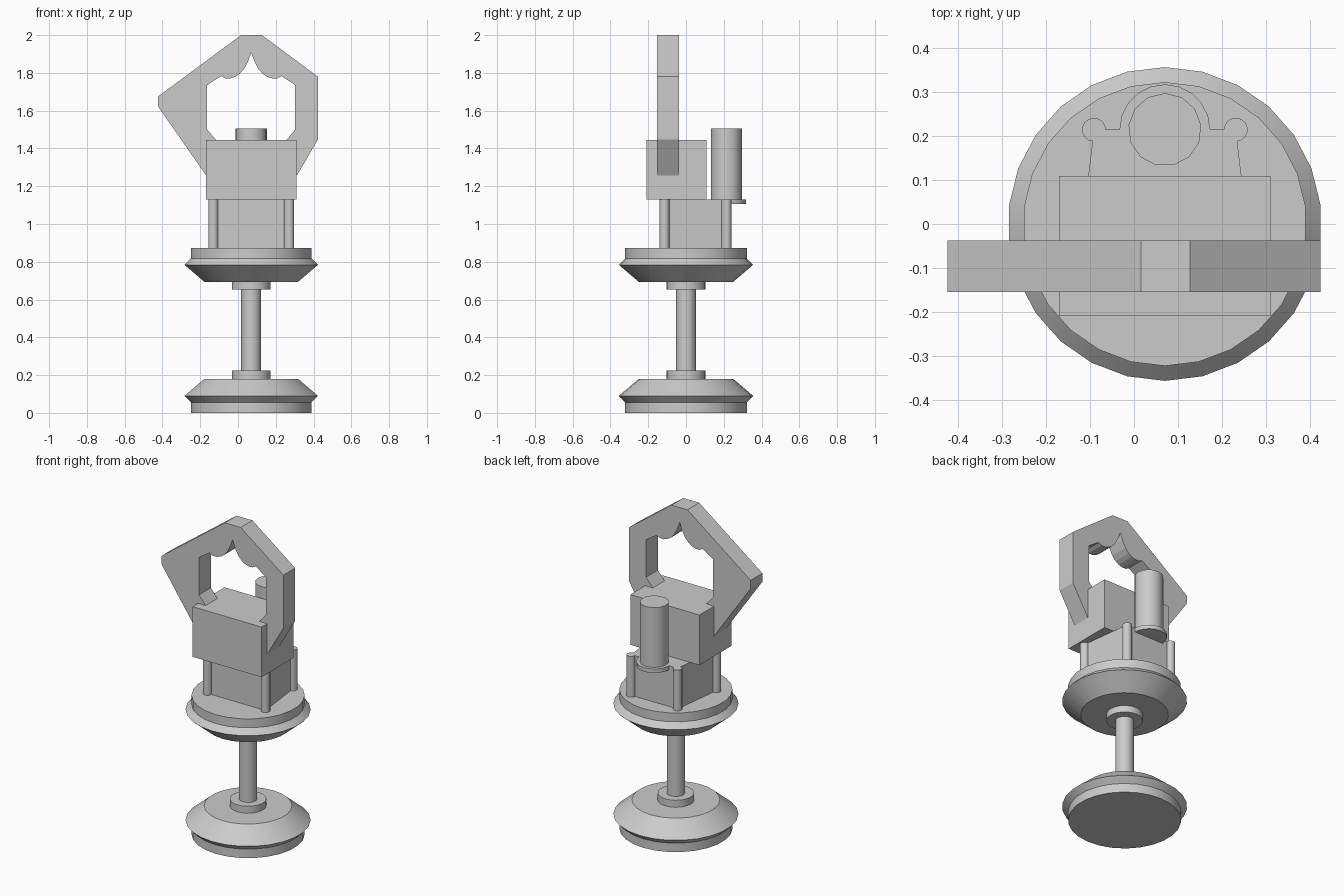
import bpy
import bmesh
from math import sin, cos, pi, radians

cube = bpy.data.objects.get("Cube")
if cube:
    bpy.data.objects.remove(cube, do_unlink=True)

AXIS_X = 0.07      # the stand and the body share this vertical axis
MOTOR_Y = 0.214

grey = bpy.data.materials.new("plain_grey")
grey.use_nodes = True
grey.diffuse_color = (0.6, 0.6, 0.6, 1)
grey.node_tree.nodes["Principled BSDF"].inputs["Base Color"].default_value = (0.6, 0.6, 0.6, 1)


def finish(name, bm, smooth=False):
    bmesh.ops.recalc_face_normals(bm, faces=bm.faces)
    mesh = bpy.data.meshes.new(name)
    bm.to_mesh(mesh)
    bm.free()
    mesh.materials.append(grey)
    obj = bpy.data.objects.new(name, mesh)
    bpy.context.collection.objects.link(obj)
    if smooth:
        bpy.ops.object.select_all(action="DESELECT")
        obj.select_set(True)
        bpy.context.view_layer.objects.active = obj
        bpy.ops.object.shade_smooth_by_angle(angle=radians(30))
    return obj


def turned(name, profile, x, y, sides):
    """Solid of revolution from (radius, z) pairs, capped at both ends."""
    bm = bmesh.new()
    rings = []
    for r, z in profile:
        angles = [pi / 2 + 2 * pi * i / sides for i in range(sides)]
        rings.append([bm.verts.new((x + r * cos(a), y + r * sin(a), z)) for a in angles])
    for low, high in zip(rings, rings[1:]):
        for i in range(sides):
            j = (i + 1) % sides
            bm.faces.new((low[i], low[j], high[j], high[i]))
    bm.faces.new(rings[0][::-1])
    bm.faces.new(rings[-1])
    return finish(name, bm, smooth=True)


def prism(name, points, offset):
    """Extrude a closed outline of 3D points along an offset vector."""
    bm = bmesh.new()
    face = bm.faces.new([bm.verts.new(p) for p in points])
    new = bmesh.ops.extrude_face_region(bm, geom=[face])["geom"]
    moved = [v for v in new if isinstance(v, bmesh.types.BMVert)]
    bmesh.ops.translate(bm, verts=moved, vec=offset)
    return finish(name, bm)


def cylinder(name, r, z0, z1, x, y, sides):
    return turned(name, [(r, z0), (r, z1)], x, y, sides)


# Stand: two mirrored flanged discs joined by a rod with collars
disc = [(0.322, 0), (0.322, 0.056), (0.356, 0.09), (0.25, 0.18)]
turned("base_disc", disc, AXIS_X, 0, 26)
turned("upper_disc", [(r, 0.874 - z) for r, z in reversed(disc)], AXIS_X, 0, 26)
cylinder("lower_collar", 0.104, 0.18, 0.224, AXIS_X, 0, 22)
cylinder("upper_collar", 0.104, 0.652, 0.695, AXIS_X, 0, 22)
cylinder("rod", 0.053, 0.22, 0.66, AXIS_X, 0, 16)

# Tapered lower body with a post at each corner
corners = [(-0.201, -0.114), (0.201, -0.114), (0.161, MOTOR_Y), (-0.161, MOTOR_Y)]
prism("lower_body", [(AXIS_X + x, y, 0.874) for x, y in corners], (0, 0, 0.256))
for i, (x, y) in enumerate(corners):
    cylinder(f"corner_post_{i + 1}", 0.027, 0.874, 1.13, AXIS_X + x, y, 14)

# Main block
block = [(-0.24, -0.209), (0.24, -0.209), (0.24, 0.109), (-0.24, 0.109)]
prism("main_block", [(AXIS_X + x, y, 1.13) for x, y in block], (0, 0, 0.315))

# Motor standing on a thin flange behind the block
cylinder("motor_flange", 0.103, 1.105, 1.13, AXIS_X, MOTOR_Y, 20)
cylinder("motor", 0.083, 1.13, 1.505, AXIS_X, MOTOR_Y, 13)

# Claw: outer outline, then the scalloped opening mirrored about the axis
outer = [(-0.169, 1.257), (-0.423, 1.622), (-0.423, 1.675), (0.016, 2.0),
         (0.127, 2.0), (0.423, 1.78), (0.423, 1.447), (0.312, 1.257)]
half = [(0.14, 1.39), (0.185, 1.443), (0.233, 1.5), (0.233, 1.735), (0.16, 1.783),
        (0.138, 1.771), (0.111, 1.771), (0.085, 1.779), (0.062, 1.794),
        (0.038, 1.82), (0.015, 1.865)]
opening = [(AXIS_X + x, z) for x, z in half] + [(AXIS_X, 1.908)]
opening += [(AXIS_X - x, z) for x, z in reversed(half)]
prism("claw", [(x, -0.154, z) for x, z in outer + opening], (0, 0.117, 0))
